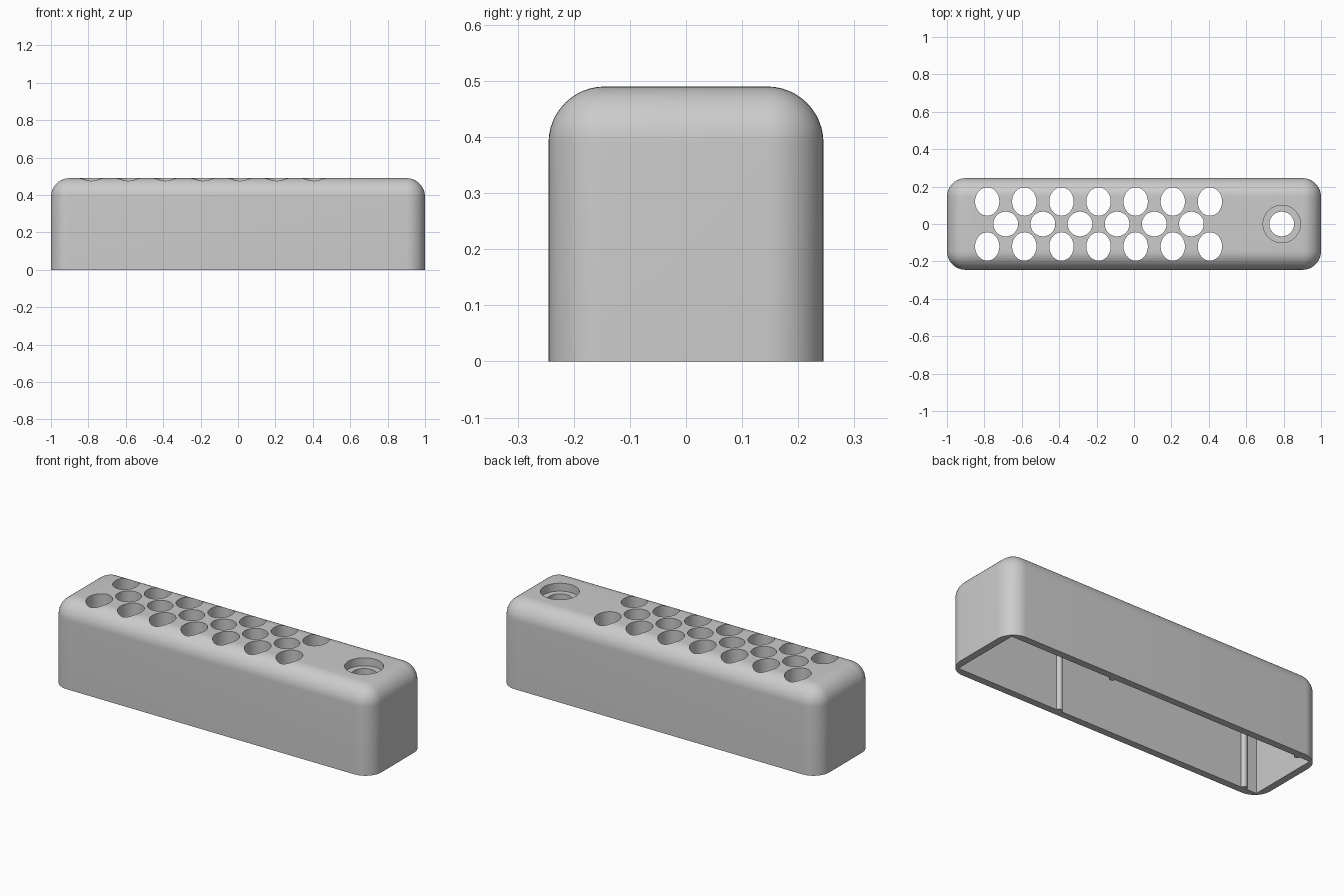
import bpy, bmesh
from math import radians
from mathutils import Matrix

if "Cube" in bpy.data.objects:
    bpy.data.objects.remove(bpy.data.objects["Cube"], do_unlink=True)

HALF_X, HALF_Y, HEIGHT = 1.0, 0.245, 0.49
RADIUS, WALL, ROOF = 0.1, 0.04, 0.1
PITCH = 0.1985

grey = bpy.data.materials.new("plain grey")
grey.use_nodes = True
colour = (0.6, 0.6, 0.6, 1)
grey.diffuse_color = colour
grey.node_tree.nodes["Principled BSDF"].inputs["Base Color"].default_value = colour


def make_object(name, bm):
    mesh = bpy.data.meshes.new(name)
    bm.to_mesh(mesh)
    bm.free()
    mesh.materials.append(grey)
    obj = bpy.data.objects.new(name, mesh)
    bpy.context.collection.objects.link(obj)
    return obj


def add_box(bm, half_x, half_y, z0, z1):
    matrix = (Matrix.Translation((0, 0, (z0 + z1) / 2))
              @ Matrix.Diagonal((2 * half_x, 2 * half_y, z1 - z0, 1)))
    bmesh.ops.create_cube(bm, size=1, matrix=matrix)


def add_tube(bm, x, y, rx, ry, z0, z1, sides=48):
    matrix = (Matrix.Translation((x, y, (z0 + z1) / 2))
              @ Matrix.Diagonal((rx, ry, z1 - z0, 1)))
    bmesh.ops.create_cone(bm, cap_ends=True, segments=sides, radius1=1,
                          radius2=1, depth=1, matrix=matrix)


def combine(target, tool, operation):
    tool.hide_render = True
    mod = target.modifiers.new(tool.name, 'BOOLEAN')
    mod.operation = operation
    mod.solver = 'EXACT'
    mod.object = tool
    bpy.context.view_layer.objects.active = target
    bpy.ops.object.modifier_apply(modifier=mod.name)
    bpy.data.objects.remove(tool, do_unlink=True)


# Outer shell: upright and top edges rounded, bottom edges sharp
bm = bmesh.new()
add_box(bm, HALF_X, HALF_Y, 0, HEIGHT)
rounded = [e for e in bm.edges if max(v.co.z for v in e.verts) > HEIGHT / 2]
bmesh.ops.bevel(bm, geom=rounded, offset=RADIUS, segments=12, profile=0.5,
                affect='EDGES')
cover = make_object("hollow_cover", bm)

# Square-cornered cavity open at the bottom
bm = bmesh.new()
add_box(bm, HALF_X - WALL, HALF_Y - WALL, -0.1, HEIGHT - ROOF)
combine(cover, make_object("cavity_cutter", bm), 'DIFFERENCE')

# Staggered vent holes: oval outer rows, round middle row, and the screw hole
bm = bmesh.new()
first_x = -0.785
for i in range(7):
    for side in (-1, 1):
        add_tube(bm, first_x + i * PITCH, side * 0.12, 0.065, 0.076, 0.2, 0.6)
for i in range(6):
    add_tube(bm, first_x + (i + 0.5) * PITCH, 0, 0.066, 0.066, 0.2, 0.6)
add_tube(bm, 0.79, 0, 0.066, 0.066, 0.2, 0.6)
combine(cover, make_object("hole_cutter", bm), 'DIFFERENCE')

# Counterbore around the screw hole
bm = bmesh.new()
add_tube(bm, 0.79, 0, 0.1, 0.1, HEIGHT - 0.045, 0.6)
combine(cover, make_object("counterbore_cutter", bm), 'DIFFERENCE')

# Round guide ribs on the inner long walls
bm = bmesh.new()
for x in (-0.88, 0.31):
    for side in (-1, 1):
        add_tube(bm, x, side * (HALF_Y - WALL), 0.017, 0.017, 0,
                 HEIGHT - ROOF + 0.02, 20)
combine(cover, make_object("guide_ribs", bm), 'UNION')

# Smooth curves, crisp hole edges
bpy.ops.object.select_all(action='DESELECT')
cover.select_set(True)
bpy.context.view_layer.objects.active = cover
bpy.ops.object.shade_smooth_by_angle(angle=radians(30))
